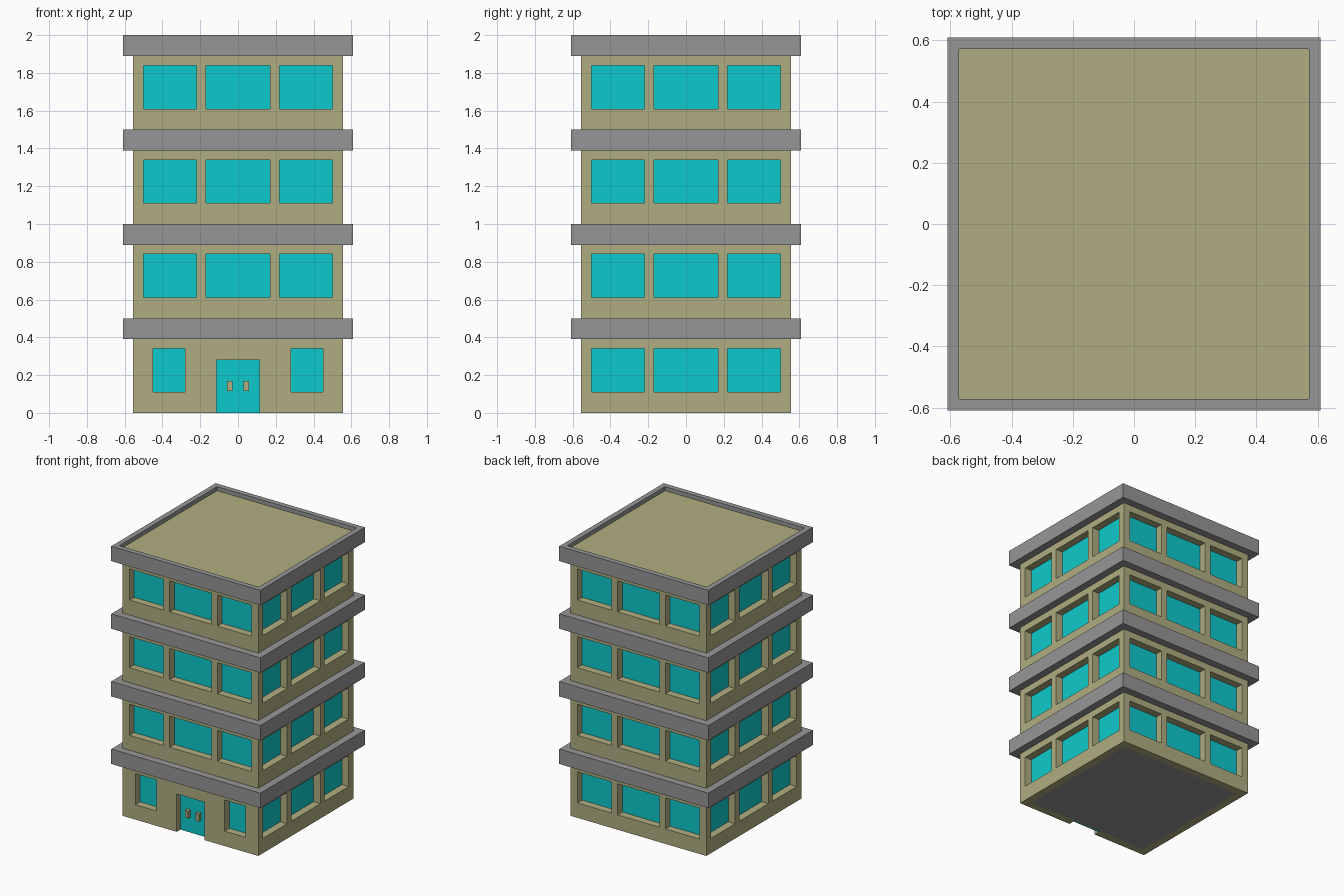
import bpy, bmesh, math
from mathutils import Matrix, Vector

if "Cube" in bpy.data.objects:
    bpy.data.objects.remove(bpy.data.objects["Cube"])

W, G = 0.555, 0.50        # outer wall and glass half-widths
SLAB = 0.61               # ledge half-width
WALL_H, STOREY = 0.39, 0.50


def material(name, rgb):
    m = bpy.data.materials.new(name)
    m.diffuse_color = (*rgb, 1)
    m.use_nodes = True
    m.node_tree.nodes["Principled BSDF"].inputs["Base Color"].default_value = m.diffuse_color
    return m


beige = material("beige wall", (0.434, 0.423, 0.220))
cyan = material("cyan glass", (0.004, 0.591, 0.604))
grey = material("grey concrete", (0.305, 0.305, 0.305))


def make_object(name, bm, mats):
    mesh = bpy.data.meshes.new(name)
    bm.to_mesh(mesh)
    bm.free()
    for m in mats:
        mesh.materials.append(m)
    ob = bpy.data.objects.new(name, mesh)
    bpy.context.collection.objects.link(ob)
    return ob


def box_bm(x0, x1, y0, y1, z0, z1):
    bm = bmesh.new()
    bmesh.ops.create_cube(bm, size=1)
    bmesh.ops.scale(bm, vec=(x1 - x0, y1 - y0, z1 - z0), verts=bm.verts)
    bmesh.ops.translate(bm, vec=((x0 + x1) / 2, (y0 + y1) / 2, (z0 + z1) / 2), verts=bm.verts)
    return bm


def quad(bm, pts, want, rot, mat=0):
    """Add a quad turned by rot, facing the wanted direction."""
    f = bm.faces.new([bm.verts.new(rot @ Vector(p)) for p in pts])
    f.normal_update()
    if f.normal.dot(rot @ Vector(want)) < 0:
        f.normal_flip()
    f.material_index = mat


def facade(bm, rot, z, openings):
    """One wall side with recessed glass in each opening (x0, x1, z0, z1)."""
    xs = sorted({-W, W} | {v for o in openings for v in o[:2]})
    zs = sorted({0, WALL_H} | {v for o in openings for v in o[2:]})
    for xa, xb in zip(xs, xs[1:]):
        for za, zb in zip(zs, zs[1:]):
            cx, cz = (xa + xb) / 2, (za + zb) / 2
            if not any(o[0] < cx < o[1] and o[2] < cz < o[3] for o in openings):
                a, b = za + z, zb + z
                quad(bm, [(xa, -W, a), (xb, -W, a), (xb, -W, b), (xa, -W, b)], (0, -1, 0), rot)
    for xa, xb, za, zb in openings:
        a, b = za + z, zb + z
        quad(bm, [(xa, -G, a), (xb, -G, a), (xb, -G, b), (xa, -G, b)], (0, -1, 0), rot, 1)
        for x, d in ((xa, 1), (xb, -1)):
            quad(bm, [(x, -W, a), (x, -G, a), (x, -G, b), (x, -W, b)], (d, 0, 0), rot)
        for h, d in ((a, 1), (b, -1)):
            if h > 0:      # the doorway stays open at the ground
                quad(bm, [(xa, -W, h), (xb, -W, h), (xb, -G, h), (xa, -G, h)], (0, 0, d), rot)


window_z = (0.11, 0.34)
three_windows = [(-0.50, -0.22, *window_z), (-0.17, 0.17, *window_z), (0.22, 0.50, *window_z)]
DOOR = 0.113
entrance = [(-0.45, -0.28, *window_z), (-DOOR, DOOR, 0, 0.28), (0.28, 0.45, *window_z)]

# Walls and ledges, storey by storey
for level in range(4):
    z = level * STOREY
    bm = bmesh.new()
    for side in range(4):
        rot = Matrix.Rotation(side * math.pi / 2, 3, 'Z')
        is_front = level == 0 and side == 0
        facade(bm, rot, z, entrance if is_front else three_windows)
        if level == 0:     # underside of the wall, mitred at the corners
            gaps = [(-1, -DOOR), (DOOR, 1)] if is_front else [(-1, 1)]
            for a, b in gaps:
                ends = [W * v if abs(v) == 1 else v for v in (a, b)]
                inner = [G * v if abs(v) == 1 else v for v in (a, b)]
                quad(bm, [(ends[0], -W, 0), (ends[1], -W, 0), (inner[1], -G, 0), (inner[0], -G, 0)],
                     (0, 0, -1), rot)
    bmesh.ops.remove_doubles(bm, verts=bm.verts, dist=1e-5)
    make_object(f"storey_wall_{level + 1}", bm, [beige, cyan])

    bm = box_bm(-SLAB, SLAB, -SLAB, SLAB, z + WALL_H, z + STOREY)
    if level == 3:         # sunken roof inside the top ledge
        bm.normal_update()
        top = max(bm.faces, key=lambda f: f.calc_center_median().z)
        bmesh.ops.inset_region(bm, faces=[top], thickness=SLAB - W)
        new = bmesh.ops.extrude_discrete_faces(bm, faces=[top])["faces"][0]
        bmesh.ops.translate(bm, vec=(0, 0, -0.03), verts=new.verts)
        new.material_index = 1
        bmesh.ops.recalc_face_normals(bm, faces=bm.faces)
    make_object("roof_ledge" if level == 3 else f"ledge_{level + 1}", bm, [grey, beige])

# Ground floor plate, door and handles
make_object("ground_floor", box_bm(-G, G, -G, G, 0, 0.02), [grey])
make_object("door", box_bm(-DOOR, DOOR, -G - 0.012, -G, 0, 0.28), [cyan])
for name, s in (("left", -1), ("right", 1)):
    x = s * 0.043
    make_object(f"{name}_door_handle",
                box_bm(x - 0.014, x + 0.014, -G - 0.04, -G - 0.01, 0.115, 0.17), [beige])
